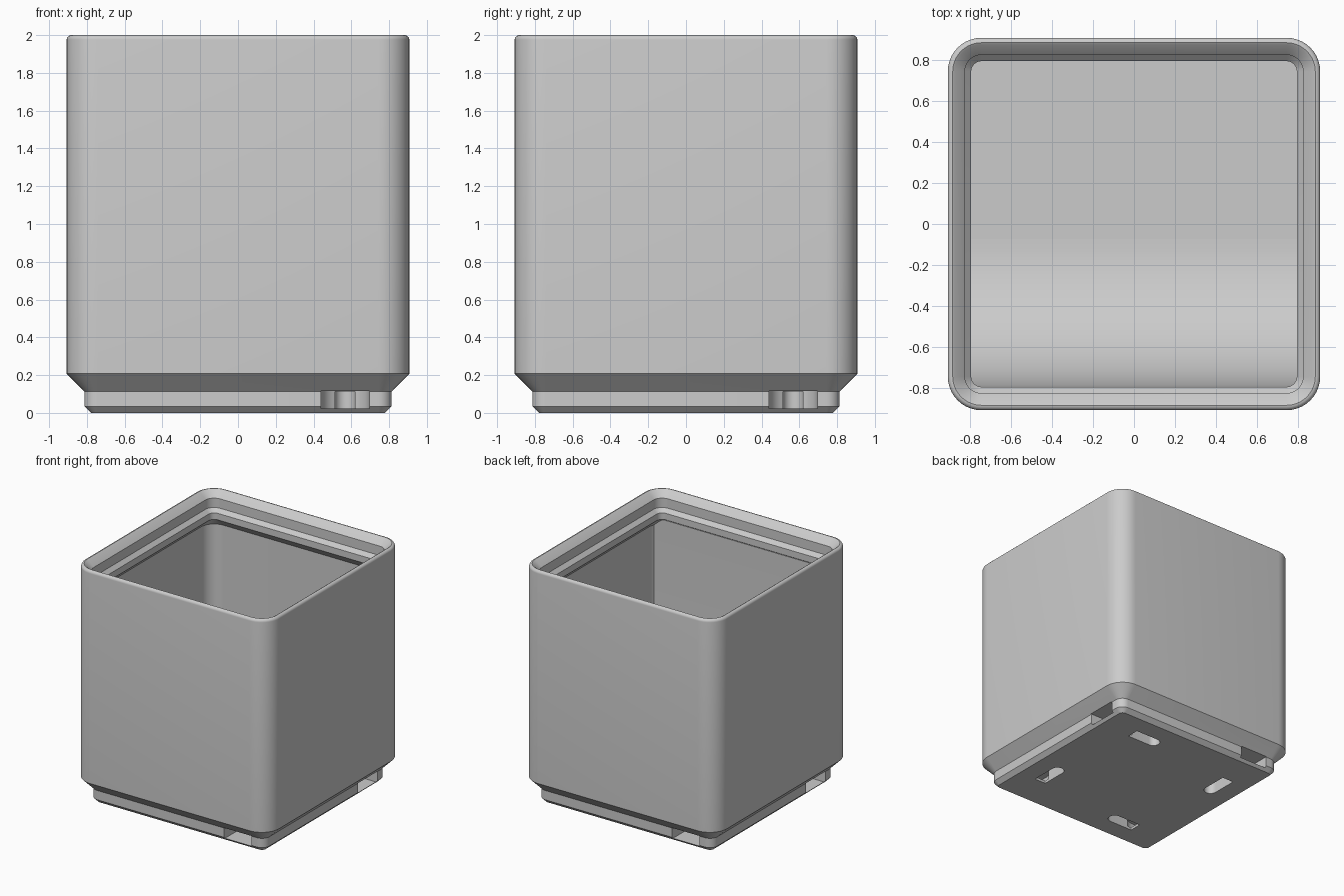
import bpy, bmesh
from math import sin, cos, pi
from mathutils import Matrix

if "Cube" in bpy.data.objects:
    bpy.data.objects.remove(bpy.data.objects["Cube"], do_unlink=True)

grey = bpy.data.materials.new("light_grey_plastic")
grey.use_nodes = True
COLOUR = (0.6, 0.6, 0.6, 1)
grey.diffuse_color = COLOUR
grey.node_tree.nodes["Principled BSDF"].inputs["Base Color"].default_value = COLOUR

CORNER = 0.743      # shared centre of all rounded corners
FLOOR = 0.306
LIP = 0.793         # half width of the narrowest opening
STEPS = 10


def make_object(name, bm):
    bmesh.ops.recalc_face_normals(bm, faces=bm.faces)
    mesh = bpy.data.meshes.new(name)
    bm.to_mesh(mesh)
    bm.free()
    mesh.materials.append(grey)
    obj = bpy.data.objects.new(name, mesh)
    bpy.context.collection.objects.link(obj)
    return obj


def smooth(obj):
    bpy.ops.object.select_all(action="DESELECT")
    obj.select_set(True)
    bpy.context.view_layer.objects.active = obj
    bpy.ops.object.shade_smooth_by_angle(angle=pi / 6)


def ring(bm, half, z):
    """Rounded square of the given half width."""
    r = half - CORNER
    verts = []
    for k in range(4):
        cx, cy = [(1, 1), (-1, 1), (-1, -1), (1, -1)][k]
        for i in range(STEPS + 1):
            a = pi / 2 * (k + i / STEPS)
            verts.append(bm.verts.new((cx * CORNER + r * cos(a), cy * CORNER + r * sin(a), z)))
    return verts


def prism(bm, points, offset):
    """Extrude a closed outline by an offset vector."""
    face = bm.faces.new([bm.verts.new(p) for p in points])
    top = bmesh.ops.extrude_face_region(bm, geom=[face])["geom"]
    bmesh.ops.translate(bm, vec=offset, verts=[v for v in top if isinstance(v, bmesh.types.BMVert)])


# Body: one profile from the underside, over the rim, down to the inner floor
rim = 0.024
profile = [(0.778, 0), (0.813, 0.035), (0.813, 0.1135), (0.907, 0.2075)]
profile += [(0.907 - rim + rim * cos(a), 2 - rim + rim * sin(a))
            for a in (pi / 2 * i / 5 for i in range(6))]
profile += [(0.873, 1.994), (0.824, 1.945), (0.824, 1.866), (LIP, 1.835),
            (LIP, 1.78), (0.865, 1.708), (0.865, FLOOR)]
bm = bmesh.new()
rings = [ring(bm, h, z) for h, z in profile]
for a, b in zip(rings, rings[1:]):
    for i in range(len(a)):
        j = (i + 1) % len(a)
        bm.faces.new((a[i], a[j], b[j], b[i]))
bm.faces.new(rings[0])
bm.faces.new(rings[-1])
body = make_object("container_body", bm)


# Side channels and release slots in the foot, repeated every quarter turn
def cutter(name, inner, outer, radius, low, high):
    bm = bmesh.new()
    outline = [(outer, CENTRE - radius, low), (outer, CENTRE + radius, low)]
    for i in range(17):
        a = pi / 2 + pi * i / 16
        outline.append((inner + radius * cos(a), CENTRE + radius * sin(a), low))
    prism(bm, outline, (0, 0, high - low))
    single = bm.verts[:] + bm.edges[:] + bm.faces[:]
    for k in range(1, 4):
        copy = bmesh.ops.duplicate(bm, geom=single)["geom"]
        bmesh.ops.rotate(bm, cent=(0, 0, 0), matrix=Matrix.Rotation(k * pi / 2, 3, "Z"),
                         verts=[v for v in copy if isinstance(v, bmesh.types.BMVert)])
    obj = make_object(name, bm)
    obj.hide_render = True
    return obj


CENTRE = 0.567
cutters = [cutter("side_channel_cutter", CENTRE, 0.95, 0.128, 0.022, 0.117),
           cutter("release_slot_cutter", 0.275, 0.49, 0.053, -0.05, 0.112)]
for tool in cutters:
    mod = body.modifiers.new(tool.name, "BOOLEAN")
    mod.operation = "DIFFERENCE"
    mod.solver = "EXACT"
    mod.object = tool
    bpy.context.view_layer.objects.active = body
    bpy.ops.object.modifier_apply(modifier=mod.name)
    bpy.data.objects.remove(tool, do_unlink=True)
smooth(body)

# Curved ramp inside, rising from the floor to the front wall
SCOOP, SIDE = 0.72, 0.855
outline = [(-SIDE, -SIDE, FLOOR - 0.02), (-SIDE, SCOOP - LIP, FLOOR - 0.02)]
for i in range(25):
    a = pi / 2 * i / 24
    outline.append((-SIDE, SCOOP - LIP - SCOOP * sin(a), FLOOR + SCOOP * (1 - cos(a))))
outline += [(-SIDE, -LIP, 1.775), (-SIDE, -SIDE, 1.775)]
bm = bmesh.new()
prism(bm, outline, (2 * SIDE, 0, 0))
smooth(make_object("front_scoop", bm))
